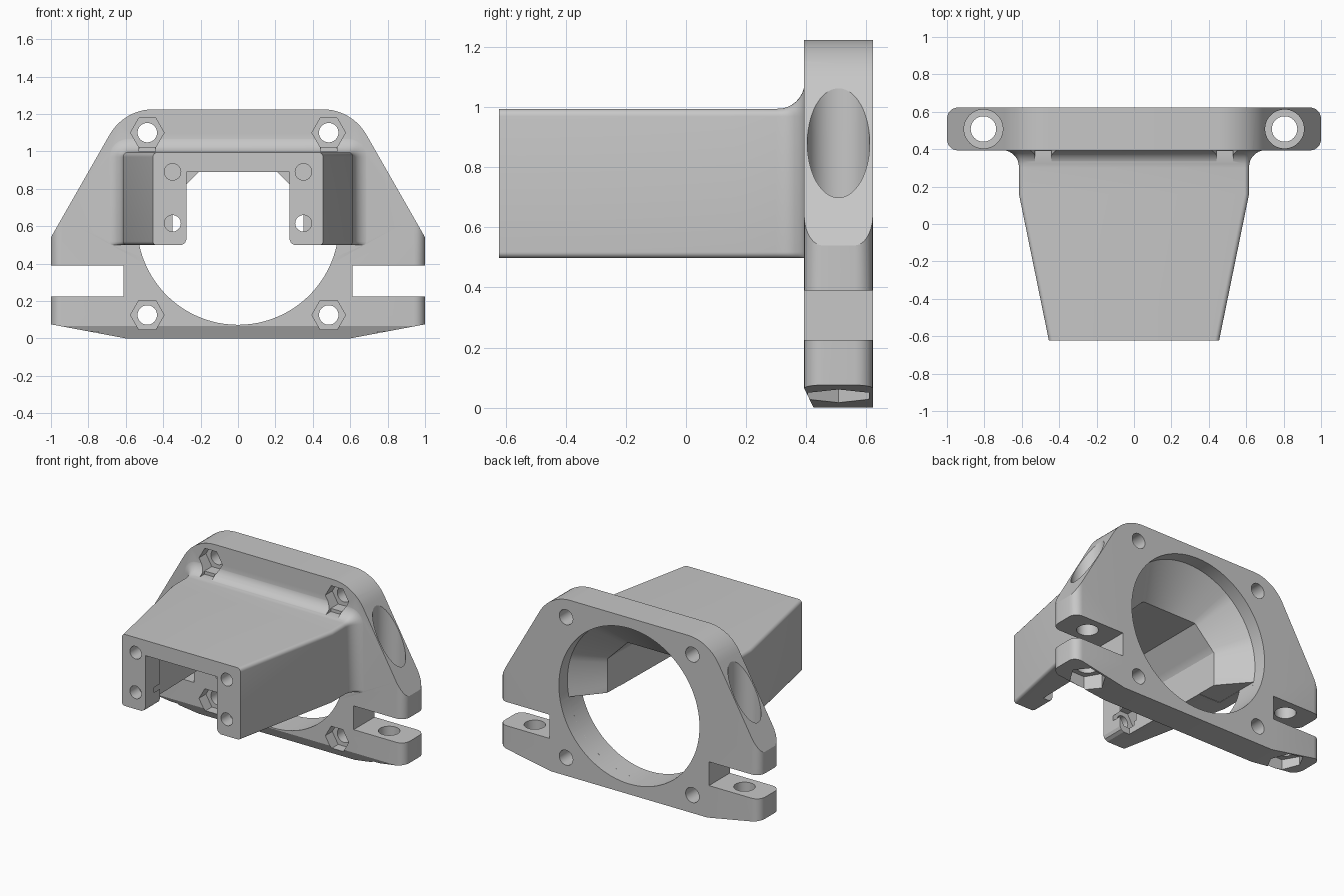
import bpy, bmesh, math
from math import cos, sin, pi

cube = bpy.data.objects.get("Cube")
if cube:
    bpy.data.objects.remove(cube, do_unlink=True)

grey = bpy.data.materials.new("plain grey")
grey.use_nodes = True
colour = (0.57, 0.57, 0.57, 1)
grey.diffuse_color = colour
grey.node_tree.nodes["Principled BSDF"].inputs["Base Color"].default_value = colour


def loft(name, rings):
    """Closed solid skinned through rings of equal point count."""
    bm = bmesh.new()
    rows = [[bm.verts.new(p) for p in ring] for ring in rings]
    n = len(rows[0])
    for a, b in zip(rows, rows[1:]):
        for i in range(n):
            j = (i + 1) % n
            bm.faces.new((a[i], a[j], b[j], b[i]))
    bm.faces.new(rows[0])
    bm.faces.new(rows[-1])
    bmesh.ops.recalc_face_normals(bm, faces=bm.faces)
    mesh = bpy.data.meshes.new(name)
    bm.to_mesh(mesh)
    bm.free()
    mesh.materials.append(grey)
    ob = bpy.data.objects.new(name, mesh)
    bpy.context.collection.objects.link(ob)
    return ob


def along_y(name, pts, y0, y1):
    return loft(name, [[(x, y, z) for x, z in pts] for y in (y0, y1)])


def along_z(name, pts, z0, z1):
    return loft(name, [[(x, y, z) for x, y in pts] for z in (z0, z1)])


def along_x(name, pts, x0, x1):
    return loft(name, [[(x, y, z) for y, z in pts] for x in (x0, x1)])


def circle(cx, cy, r, n=40):
    return [(cx + r * cos(2 * pi * i / n), cy + r * sin(2 * pi * i / n)) for i in range(n)]


def box(x0, x1, y0, y1):
    return [(x0, y0), (x1, y0), (x1, y1), (x0, y1)]


def arc(cx, cy, r, start, end, n):
    return [(cx + r * cos(math.radians(start + (end - start) * i / n)),
             cy + r * sin(math.radians(start + (end - start) * i / n))) for i in range(n + 1)]


def rounded(x0, x1, y0, y1, low, high, n=6):
    return (arc(x1 - low, y0 + low, low, -90, 0, n) + arc(x1 - high, y1 - high, high, 0, 90, n)
            + arc(x0 + high, y1 - high, high, 90, 180, n) + arc(x0 + low, y0 + low, low, 180, 270, n))


def combine(target, other, operation):
    mod = target.modifiers.new("join", 'BOOLEAN')
    mod.operation = operation
    mod.solver = 'EXACT'
    mod.object = other
    bpy.context.view_layer.objects.active = target
    bpy.ops.object.modifier_apply(modifier=mod.name)
    bpy.data.objects.remove(other, do_unlink=True)


def cut(other):
    combine(body, other, 'DIFFERENCE')


FRONT, BACK = 0.393, 0.623
MID_Y = (FRONT + BACK) / 2
HUB_Z, HUB_R = 0.6125, 0.54

# Mounting plate with rounded shoulders and rounded ear ends
half = [(0.6, 0), (1, 0.075), (1, 0.54)] + arc(0.452, 0.955, 0.27, 30, 90, 10)
outline = half + [(-x, z) for x, z in reversed(half)]
body = along_y("mount_body", outline, FRONT, BACK)
combine(body, along_z("ear_rounding", rounded(-1, 1, FRONT, BACK, 0.06, 0.06), -0.1, 1.4), 'INTERSECT')

# Tapered duct flaring into the plate with a fillet
stations = [(-0.623, 0.455, 0), (0.16, 0.615, 0), (0.30, 0.615, 0)]
FILLET = 0.09
for i in range(1, 9):
    a = pi / 2 * i / 8 * 0.97
    stations.append((0.305 + FILLET * sin(a), 0.615, FILLET * (1 - cos(a))))
stations.append((0.45, 0.615, FILLET))
rings = [[(x, y, z) for x, z in rounded(-w - e, w + e, 0.498, 0.995 + e, 0.02, 0.025 + e)]
         for y, w, e in stations]
combine(body, loft("duct", rings), 'UNION')


# Air passage: round at the back, a short funnel, then a chamfered channel
def passage_ring(y, r, w, top, chamfer, low):
    ring = []
    for i in range(96):
        c, s = cos(2 * pi * i / 96), sin(2 * pi * i / 96)
        d = min(r, w / max(abs(c), 1e-6), (top if s > 0 else low) / max(abs(s), 1e-6))
        if s > 0:
            d = min(d, chamfer / (abs(c) + s))
        ring.append((d * c, y, HUB_Z + d * s))
    return ring


cut(loft("passage", [passage_ring(0.70, HUB_R, 1, 1, 2, 1),
                     passage_ring(0.53, HUB_R, 1, 1, 2, 1),
                     passage_ring(0.34, 0.6, 0.365, 0.2775, 0.4875, 0.3),
                     passage_ring(-0.463, 0.6, 0.35, 0.2775, 0.4875, 0.3)]))

# Lower part of the round opening runs straight through the plate
lower_round = arc(0, HUB_Z, HUB_R, 192, 348, 40)
cut(along_y("lower_round", lower_round, 0.2, 0.8))

# Front opening between two legs with softened feet
side = [(0.275, 0.89), (0.275, 0.53), (0.284, 0.509), (0.305, 0.498), (0.305, 0.3)]
cut(along_y("front_opening", side + [(-x, z) for x, z in reversed(side)], -0.8, -0.44))

# Chamfer below the front face
cut(along_x("front_chamfer", [(0.3, 0.065), (FRONT, 0.065), (0.425, 0), (0.425, -0.1), (0.3, -0.1)], -1.1, 1.1))

for s in (-1, 1):
    # Clamp slot, vertical bolt hole, screw head recess and nut pocket in each ear
    cut(along_z("clamp_slot", box(*sorted((s * 0.613, s * 1.2)), 0.2, 0.8), 0.225, 0.39))
    ear_x = s * 0.805
    cut(along_z("bolt_hole", circle(ear_x, MID_Y, 0.068), -0.2, 0.8))
    cut(along_z("head_recess", circle(ear_x, MID_Y, 0.104, 48), 0.53, 1.4))
    cut(along_z("nut_pocket", circle(ear_x, MID_Y, 0.117, 6), -0.2, 0.12))
    # Screw holes and nut pockets at the plate corners
    for z in (0.125, 1.10):
        cut(along_y("plate_hole", circle(s * 0.485, z, 0.052), 0.2, 0.8))
        cut(along_y("plate_nut", circle(s * 0.485, z, 0.09, 6), 0.2, 0.47))
    # Relief through the fillet under each upper nut pocket
    cut(along_y("nut_relief", box(s * 0.485 - 0.045, s * 0.485 + 0.045, 1.0, 1.04), 0.25, 0.39))
    # Screw holes in the front legs
    for z in (0.615, 0.89):
        cut(along_y("leg_hole", circle(s * 0.35, z, 0.044), -0.8, -0.4))
    cut(along_y("leg_nut", circle(s * 0.35, 0.615, 0.085, 6), -0.53, -0.42))

bpy.ops.object.select_all(action='DESELECT')
body.select_set(True)
bpy.context.view_layer.objects.active = body
bpy.ops.object.shade_smooth_by_angle(angle=math.radians(20))
